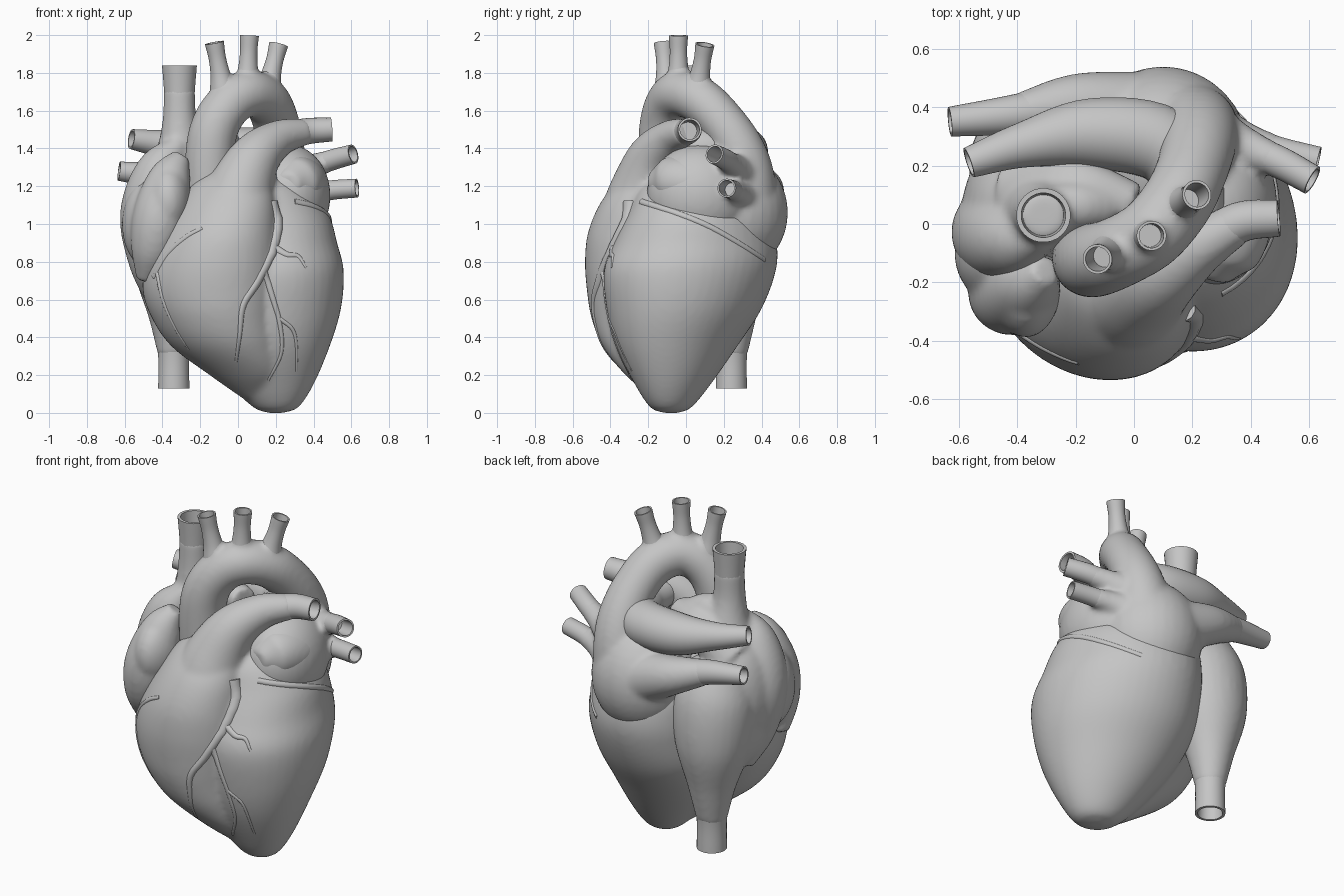
import bpy, bmesh, math
from mathutils import Vector
from mathutils.bvhtree import BVHTree

cube = bpy.data.objects.get("Cube")
if cube:
    bpy.data.objects.remove(cube, do_unlink=True)

grey = bpy.data.materials.new("plain grey")
grey.use_nodes = True
grey.diffuse_color = (0.56, 0.56, 0.56, 1)
grey.node_tree.nodes["Principled BSDF"].inputs["Base Color"].default_value = (0.56, 0.56, 0.56, 1)


def spline(rows, steps=6):
    """Catmull-Rom through rows of any width."""
    p = [Vector(r) for r in rows]
    p = [p[0] * 2 - p[1]] + p + [p[-1] * 2 - p[-2]]
    out = []
    for a, b, c, d in zip(p, p[1:], p[2:], p[3:]):
        for i in range(steps):
            t = i / steps
            out.append((b * 2 + (c - a) * t + (a * 2 - b * 5 + c * 4 - d) * t ** 2
                        + (b * 3 - a - c * 3 + d) * t ** 3) / 2)
    return out + [p[-2]]


def skin(bm, rings):
    loops = [[bm.verts.new(v) for v in ring] for ring in rings]
    n = len(loops[0])
    for a, b in zip(loops, loops[1:]):
        for i in range(n):
            j = (i + 1) % n
            bm.faces.new((a[i], a[j], b[j], b[i]))
    bm.faces.new(loops[0][::-1])
    bm.faces.new(loops[-1])


def add_tube(bm, path, hollow=False, sides=28, steps=6):
    """Sweep a circle along rows of x, y, z, radius."""
    rows = spline(path, steps)
    pts = [r.to_3d() for r in rows]
    rad = [r[3] for r in rows]
    frames, normal = [], None
    for i, p in enumerate(pts):
        t = (pts[min(i + 1, len(pts) - 1)] - pts[max(i - 1, 0)]).normalized()
        normal = normal or t.orthogonal()
        normal = (normal - t * normal.dot(t)).normalized()
        frames.append((p, normal.copy(), t.cross(normal), rad[i]))
    if hollow:
        # Turn the wall back inside the open end
        p, u, v, r = frames[-1]
        inward = -u.cross(v).normalized()
        frames.append((p, u, v, r * 0.82))
        frames.append((p + inward * 0.13, u, v, r * 0.75))
    angles = [math.tau * k / sides for k in range(sides)]
    skin(bm, [[p + (u * math.cos(a) + v * math.sin(a)) * r for a in angles]
              for p, u, v, r in frames])


def add_loft(bm, rows, sides=48, skew=0.14):
    """Stack skewed ellipses given as z, centre x, centre y, radius x, radius y."""
    angles = [math.tau * k / sides for k in range(sides)]
    skin(bm, [[Vector((cx + rx * math.cos(a), cy + ry * math.sin(a - skew), z)) for a in angles]
              for z, cx, cy, rx, ry in spline(rows)])


def add_ball(bm, centre, radii):
    made = bmesh.ops.create_uvsphere(bm, u_segments=32, v_segments=20, radius=1)["verts"]
    for v in made:
        v.co = Vector([c + r * k for c, r, k in zip(centre, radii, v.co)])


def finish(bm, name, blend=0):
    bmesh.ops.recalc_face_normals(bm, faces=bm.faces)
    mesh = bpy.data.meshes.new(name)
    bm.to_mesh(mesh)
    bm.free()
    mesh.materials.append(grey)
    for f in mesh.polygons:
        f.use_smooth = True
    mesh.set_sharp_from_angle(angle=math.radians(45))
    obj = bpy.data.objects.new(name, mesh)
    bpy.context.collection.objects.link(obj)
    if blend:
        remesh = obj.modifiers.new("merge", 'REMESH')
        remesh.mode = 'VOXEL'
        remesh.voxel_size = 0.015
        remesh.use_smooth_shade = True
        smooth = obj.modifiers.new("soften", 'SMOOTH')
        smooth.factor = 0.5
        smooth.iterations = blend
    return obj


def tube(name, path, hollow=True, sides=28, steps=6):
    bm = bmesh.new()
    add_tube(bm, path, hollow, sides, steps)
    return finish(bm, name)


def open_end(name, path):
    """Hollow vessel end whose narrowed start hides inside a merged body."""
    x, y, z, r = path[0]
    tube(name, [(x, y, z, r * 0.8)] + path[1:])


# Paths shared by the merged bodies and their open vessel ends
lower_right_vein = [(0, .375, 1.12, .15), (-.2, .405, 1.19, .11), (-.4, .375, 1.25, .07),
                    (-.63, .35, 1.28, .051)]
left_upper_vein = [(.22, .31, 1.24, .13), (.38, .26, 1.3, .072), (.5, .21, 1.34, .055),
                   (.61, .15, 1.37, .052)]
left_lower_vein = [(.22, .33, 1.12, .12), (.38, .28, 1.16, .07), (.5, .245, 1.18, .052),
                   (.63, .215, 1.19, .05)]
upper_cava = [(-.34, .05, 1.15, .18), (-.31, .04, 1.38, .125), (-.31, .03, 1.55, .09),
              (-.31, .03, 1.72, .083), (-.31, .03, 1.84, .093)]
lower_cava = [(-.33, .15, 1.2, .17), (-.33, .19, 1.0, .23), (-.34, .225, .75, .21),
              (-.34, .24, .5, .132), (-.34, .24, .3, .083), (-.34, .24, .13, .083)]
trunk = [(-.02, -.25, 1.02, .22), (.02, -.22, 1.2, .175), (.1, -.17, 1.36, .133),
         (.22, -.08, 1.455, .097), (.36, .005, 1.49, .07), (.495, .02, 1.5, .063)]

# Ventricles merged with the pulmonary trunk root
bm = bmesh.new()
add_loft(bm, [(0, .2, -.08, .04, .04), (.03, .2, -.08, .12, .11), (.15, .18, -.07, .22, .2),
              (.35, .15, -.05, .335, .32), (.55, .14, -.01, .405, .41), (.75, .145, .02, .415, .455),
              (.9, .13, .05, .395, .43), (1.05, .11, .06, .37, .37), (1.2, .08, .04, .28, .28),
              (1.3, .08, .04, .12, .12)])
add_loft(bm, [(.08, .1, -.1, .08, .08), (.2, .05, -.14, .2, .18), (.35, -.06, -.17, .29, .27),
              (.5, -.12, -.18, .335, .32), (.65, -.14, -.18, .365, .345), (.8, -.13, -.19, .355, .345),
              (.95, -.1, -.2, .315, .32), (1.1, -.06, -.21, .26, .25), (1.22, -.03, -.2, .2, .17),
              (1.3, 0, -.19, .1, .1)])
add_tube(bm, trunk[:-1])
ventricles = finish(bm, "ventricles", 8)

# Left atrium merged with the arched aorta and the vein roots
bm = bmesh.new()
add_ball(bm, (.1, .225, 1.06), (.3, .315, .335))
add_ball(bm, (.27, .07, 1.15), (.22, .28, .27))
add_tube(bm, [(-.15, -.1, 1.0, .13), (-.15, -.12, 1.35, .13), (-.12, -.12, 1.52, .127),
              (-.04, -.09, 1.64, .123), (.06, -.03, 1.69, .123), (.15, .08, 1.65, .123),
              (.2, .19, 1.54, .123), (.22, .28, 1.4, .132), (.21, .32, 1.25, .15),
              (.17, .3, 1.05, .2)], sides=36)
for path in (lower_right_vein, left_upper_vein, left_lower_vein):
    add_tube(bm, path[:-1])
for base, tip in (((-.06, -.09, 1.64), (-.1, -.11, 1.83)), ((.05, -.04, 1.7), (.055, -.04, 1.86)),
                  ((.14, .055, 1.66), (.185, .08, 1.82))):
    add_tube(bm, [(*base, .08), (*tip, .045)])
finish(bm, "left_atrium_and_aorta", 8)

# Left auricle
bm = bmesh.new()
add_tube(bm, [(.26, -.19, 1.21, .06), (.28, -.12, 1.215, .12), (.31, -.05, 1.22, .145),
              (.335, .06, 1.2, .145), (.35, .2, 1.15, .12)])
finish(bm, "left_auricle", 8)

# Right atrium merged with its roof and the vena cava roots
bm = bmesh.new()
add_ball(bm, (-.36, .05, 1.0), (.23, .25, .36))
add_ball(bm, (-.4, .1, .82), (.16, .22, .24))
add_tube(bm, [(-.31, -.04, 1.43, .05), (-.41, -.05, 1.28, .13), (-.46, -.03, 1.05, .165),
              (-.45, 0, .8, .13), (-.42, .08, .6, .07)])
add_tube(bm, [(-.37, .1, 1.22, .15), (-.2, .13, 1.38, .1), (0, .06, 1.4, .08)])
add_tube(bm, [(-.3, .05, 1.42, .1), (-.2, .06, 1.46, .085), (-.1, .06, 1.42, .08)])
add_tube(bm, upper_cava[:-1])
add_tube(bm, lower_cava[:-1])
finish(bm, "right_atrium", 8)

# Right auricle
bm = bmesh.new()
add_tube(bm, [(-.3, -.16, 1.36, .05), (-.36, -.2, 1.24, .115), (-.41, -.235, 1.05, .145),
              (-.45, -.23, .87, .12), (-.49, -.19, .7, .05)])
add_ball(bm, (-.37, -.19, 1.12), (.125, .2, .2))
add_ball(bm, (-.45, -.1, 1.0), (.165, .18, .25))
finish(bm, "right_auricle", 8)

# Open vessel ends
open_end("upper_vena_cava", upper_cava[2:])
open_end("lower_vena_cava", lower_cava[3:])
open_end("right_pulmonary_vein", lower_right_vein[1:])
open_end("left_upper_vein", left_upper_vein[1:])
open_end("left_lower_vein", left_lower_vein[1:])
open_end("pulmonary_trunk", trunk[3:])
tube("right_pulmonary_artery", [(.18, -.08, 1.42, .08), (.2, .1, 1.4, .11), (.1, .27, 1.38, .13),
                                (-.15, .31, 1.39, .12), (-.38, .27, 1.42, .078), (-.565, .21, 1.45, .053)])

# Arch branches
for name, base, tip in (("right", (-.08, -.1, 1.72), (-.125, -.12, 1.96)),
                        ("middle", (.05, -.04, 1.75), (.06, -.04, 1.998)),
                        ("left", (.16, .065, 1.73), (.215, .1, 1.95))):
    a, b = Vector(base), Vector(tip)
    tube(name + "_arch_branch", [(*a.lerp(b, t), r) for t, r in
                                 ((0, .07), (.3, .053), (.65, .046), (1, .051))])

# Surface vessels sunk into the ventricles
bpy.context.view_layer.update()
tree = BVHTree.FromObject(ventricles, bpy.context.evaluated_depsgraph_get())


def surface_vessel(name, points, start, end, from_side=False):
    """Project x, z points from the front, or y, z points from the left side."""
    dense = spline(points, 8)
    path = []
    for i, p in enumerate(dense):
        radius = start + (end - start) * i / (len(dense) - 1)
        if from_side:
            origin, way = Vector((2, p[0], p[1])), Vector((-1, 0, 0))
        else:
            origin, way = Vector((p[0], -2, p[1])), Vector((0, 1, 0))
        hit, facing, _, _ = tree.ray_cast(origin, way)
        if hit:
            path.append((*(hit - facing * radius * 0.6), radius))
    if len(path) > 2:
        tube(name, path, False, 12, 1)


surface_vessel("front_groove_vessel", [(.19, 1.12), (.21, 1.0), (.18, .85), (.11, .7), (.03, .57),
                                       (.01, .42), (-.01, .27)], .045, .009)
surface_vessel("front_lower_branch", [(.14, .75), (.18, .62), (.22, .48), (.23, .32), (.16, .17)], .022, .008)
surface_vessel("front_outer_branch", [(.22, .5), (.29, .44), (.31, .35), (.31, .22)], .014, .007)
surface_vessel("front_upper_branch", [(.19, .88), (.26, .84), (.32, .83), (.36, .77)], .025, .008)
surface_vessel("right_groove_vessel", [(-.19, .98), (-.28, .93), (-.38, .84), (-.45, .72)], .012, .02)
surface_vessel("right_lower_branch", [(-.43, .74), (-.4, .6), (-.34, .46), (-.26, .33)], .018, .008)
surface_vessel("left_groove_vessel", [(-.24, 1.12), (-.05, 1.06), (.12, .99), (.28, .9), (.42, .81)],
               .02, .016, True)
